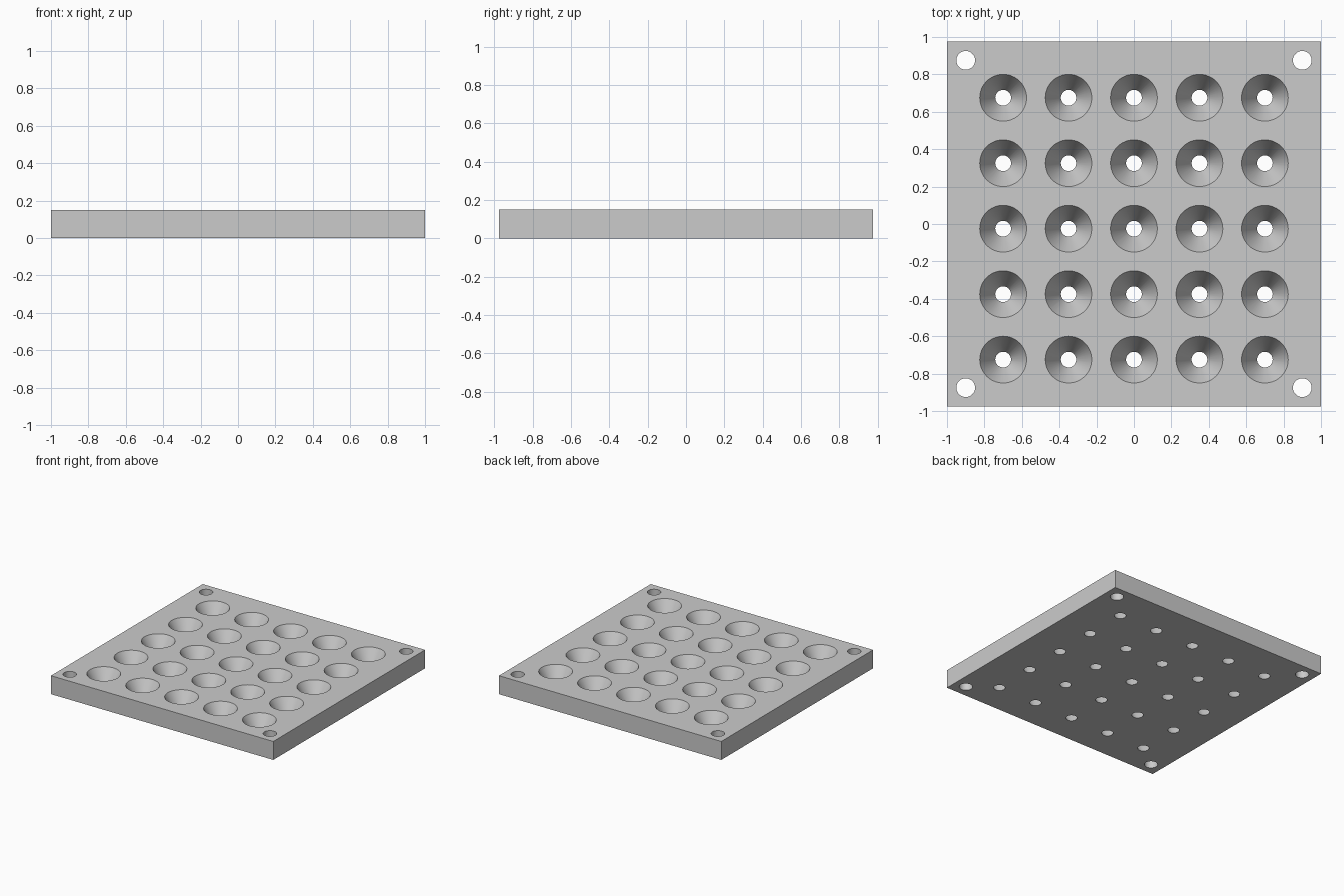
import bpy, bmesh, math
from mathutils import Matrix

if "Cube" in bpy.data.objects:
    bpy.data.objects.remove(bpy.data.objects["Cube"])

W, D, H = 2.0, 1.95, 0.15        # plate size
PITCH, SHIFT = 0.35, -0.025      # funnel grid spacing and its offset in y
R_LOW, R_TOP = 0.042, 0.125      # funnel radii at the bottom and top faces
R_BOLT = 0.05
OVER = 0.03                      # cutter overshoot past each face

grey = bpy.data.materials.new("light grey")
grey.diffuse_color = (0.6, 0.6, 0.6, 1)
grey.use_nodes = True
grey.node_tree.nodes["Principled BSDF"].inputs["Base Color"].default_value = grey.diffuse_color


def make_object(name, bm):
    mesh = bpy.data.meshes.new(name)
    bm.to_mesh(mesh)
    bm.free()
    mesh.materials.append(grey)
    obj = bpy.data.objects.new(name, mesh)
    bpy.context.collection.objects.link(obj)
    return obj


def add_cutter(bm, x, y, r_low, r_top):
    """Cone through the plate whose radii hold exactly at z = 0 and z = H."""
    extra = (r_top - r_low) / H * OVER
    bmesh.ops.create_cone(bm, cap_ends=True, segments=48,
                          radius1=r_low - extra, radius2=r_top + extra,
                          depth=H + 2 * OVER,
                          matrix=Matrix.Translation((x, y, H / 2)))


# Plate
bm = bmesh.new()
bmesh.ops.create_cube(bm, size=1, matrix=Matrix.Translation((0, 0, H / 2))
                      @ Matrix.Diagonal((W, D, H, 1)))
plate = make_object("perforated_plate", bm)

# Funnel holes and corner bolt holes
bm = bmesh.new()
for i in range(-2, 3):
    for j in range(-2, 3):
        add_cutter(bm, i * PITCH, j * PITCH + SHIFT, R_LOW, R_TOP)
for sx in (-1, 1):
    for sy in (-1, 1):
        add_cutter(bm, sx * 0.9, sy * 0.875, R_BOLT, R_BOLT)
cutter = make_object("hole_cutter", bm)
cutter.hide_render = True

# Cut the holes, then drop the cutter
mod = plate.modifiers.new("holes", 'BOOLEAN')
mod.operation = 'DIFFERENCE'
mod.solver = 'EXACT'
mod.object = cutter
bpy.context.view_layer.objects.active = plate
plate.select_set(True)
bpy.ops.object.modifier_apply(modifier=mod.name)
bpy.data.objects.remove(cutter)

# Smooth hole walls, sharp rims
bpy.ops.object.shade_smooth_by_angle(angle=math.radians(30))
